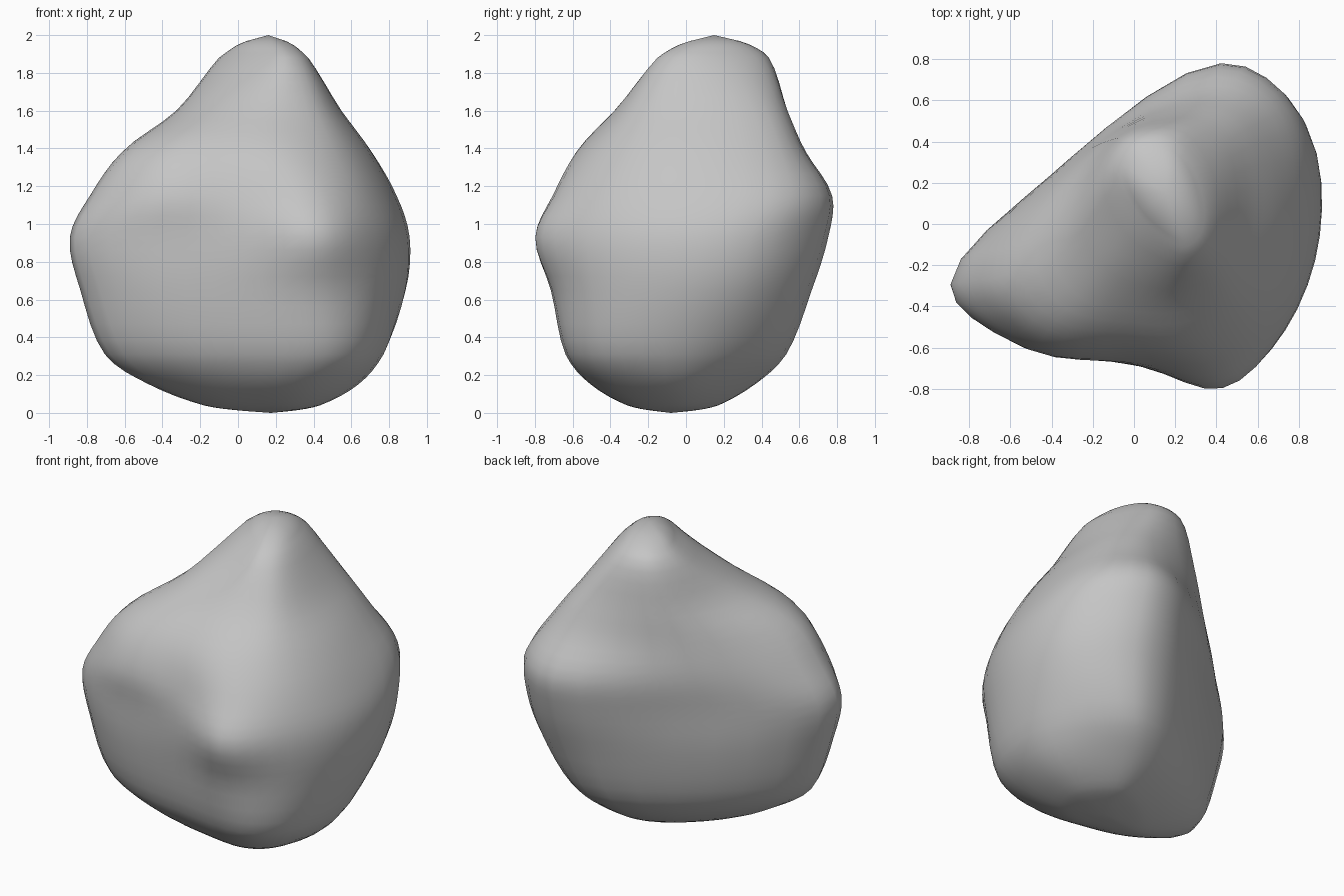
import bpy
import bmesh
from mathutils import Vector

cube = bpy.data.objects.get("Cube")
if cube:
    bpy.data.objects.remove(cube, do_unlink=True)

STEPS = 4

# Cross-sections of the boulder, bottom to top. Each one runs anticlockwise:
# left lobe, front left, front middle, front corner, front right,
# right side, back right corner, back corner, back face
heights = [.15, .31, .65, .93, 1.15, 1.38, 1.6, 1.88]
outlines = [
    [(-.48, -.23), (-.28, -.39), (.03, -.47), (.36, -.5), (.55, -.37),
     (.64, -.02), (.46, .25), (.24, .37), (-.19, .15)],
    [(-.72, -.3), (-.42, -.51), (0, -.59), (.47, -.63), (.69, -.44),
     (.77, 0), (.62, .34), (.35, .54), (-.3, .21)],
    [(-.85, -.31), (-.53, -.57), (0, -.66), (.43, -.71), (.73, -.5),
     (.89, -.03), (.81, .4), (.43, .68), (-.38, .24)],
    [(-.91, -.3), (-.58, -.58), (.04, -.69), (.43, -.81), (.73, -.52),
     (.9, -.06), (.85, .46), (.44, .77), (-.38, .25)],
    [(-.8, -.28), (-.48, -.62), (0, -.66), (.4, -.7), (.67, -.48),
     (.83, -.02), (.78, .56), (.43, .79), (-.3, .33)],
    [(-.63, -.26), (-.42, -.52), (-.05, -.57), (.3, -.57), (.57, -.39),
     (.71, .05), (.63, .51), (.38, .64), (-.22, .37)],
    [(-.33, -.05), (-.22, -.29), (.02, -.37), (.25, -.37), (.46, -.26),
     (.55, .08), (.49, .43), (.32, .54), (-.13, .41)],
    [(-.1, .25), (0, .03), (.13, -.09), (.25, -.15), (.34, -.09),
     (.37, .05), (.31, .28), (.18, .43), (-.02, .41)],
]
base = Vector((.18, -.07, 0))
peak = Vector((.16, .16, 2))


def blend(a, b, c, d, t):
    """Centripetal spline between b and c, which does not overshoot."""
    k = [0]
    for p, q in ((a, b), (b, c), (c, d)):
        k.append(k[-1] + max((q - p).length, 1e-4) ** .5)
    u = k[1] + t * (k[2] - k[1])

    def mix(p, q, lo, hi):
        return p.lerp(q, (u - lo) / (hi - lo))

    ab, bc, cd = (mix(a, b, k[0], k[1]), mix(b, c, k[1], k[2]),
                  mix(c, d, k[2], k[3]))
    return mix(mix(ab, bc, k[0], k[2]), mix(bc, cd, k[1], k[3]), k[1], k[2])


def closed_spline(points):
    n = len(points)
    return [blend(*(points[(i + j) % n] for j in (-1, 0, 1, 2)), s / STEPS)
            for i in range(n) for s in range(STEPS)]


def open_spline(points):
    ext = [2 * points[0] - points[1], *points, 2 * points[-1] - points[-2]]
    out = [blend(*ext[i:i + 4], s / STEPS)
           for i in range(len(points) - 1) for s in range(STEPS)]
    return out + [points[-1]]


def cap_ring(ring, pole, scale, z):
    """Smaller copy of a ring that rounds off an end."""
    out = [pole.lerp(p, scale) for p in ring]
    for p in out:
        p.z = z
    return out


# Boulder surface: round each section, then spline upwards through them
sides = [closed_spline([Vector((x, y, z)) for x, y in row])
         for z, row in zip(heights, outlines)]
rings = [cap_ring(sides[0], base, .25, .01), cap_ring(sides[0], base, .55, .04),
         *sides, cap_ring(sides[-1], peak, .53, 1.968)]
columns = [open_spline(list(rail)) for rail in zip(*rings)]

bm = bmesh.new()
grid = [[bm.verts.new(p) for p in col] for col in columns]
bottom, top = bm.verts.new(base), bm.verts.new(peak)
for a, b in zip(grid, grid[1:] + grid[:1]):
    for i in range(len(a) - 1):
        bm.faces.new((a[i], b[i], b[i + 1], a[i + 1]))
    bm.faces.new((bottom, b[0], a[0]))
    bm.faces.new((top, a[-1], b[-1]))

# Even out the stone a little, as if weathered
for _ in range(2):
    bmesh.ops.smooth_vert(bm, verts=bm.verts, factor=.4,
                          use_axis_x=True, use_axis_y=True, use_axis_z=False)

bmesh.ops.recalc_face_normals(bm, faces=bm.faces)
mesh = bpy.data.meshes.new("boulder")
bm.to_mesh(mesh)
bm.free()
boulder = bpy.data.objects.new("boulder", mesh)
bpy.context.collection.objects.link(boulder)

# Plain grey stone
stone = bpy.data.materials.new("grey stone")
stone.use_nodes = True
colour = (.56, .56, .56, 1)
stone.diffuse_color = colour
stone.node_tree.nodes["Principled BSDF"].inputs["Base Color"].default_value = colour
mesh.materials.append(stone)
mesh.shade_smooth()
